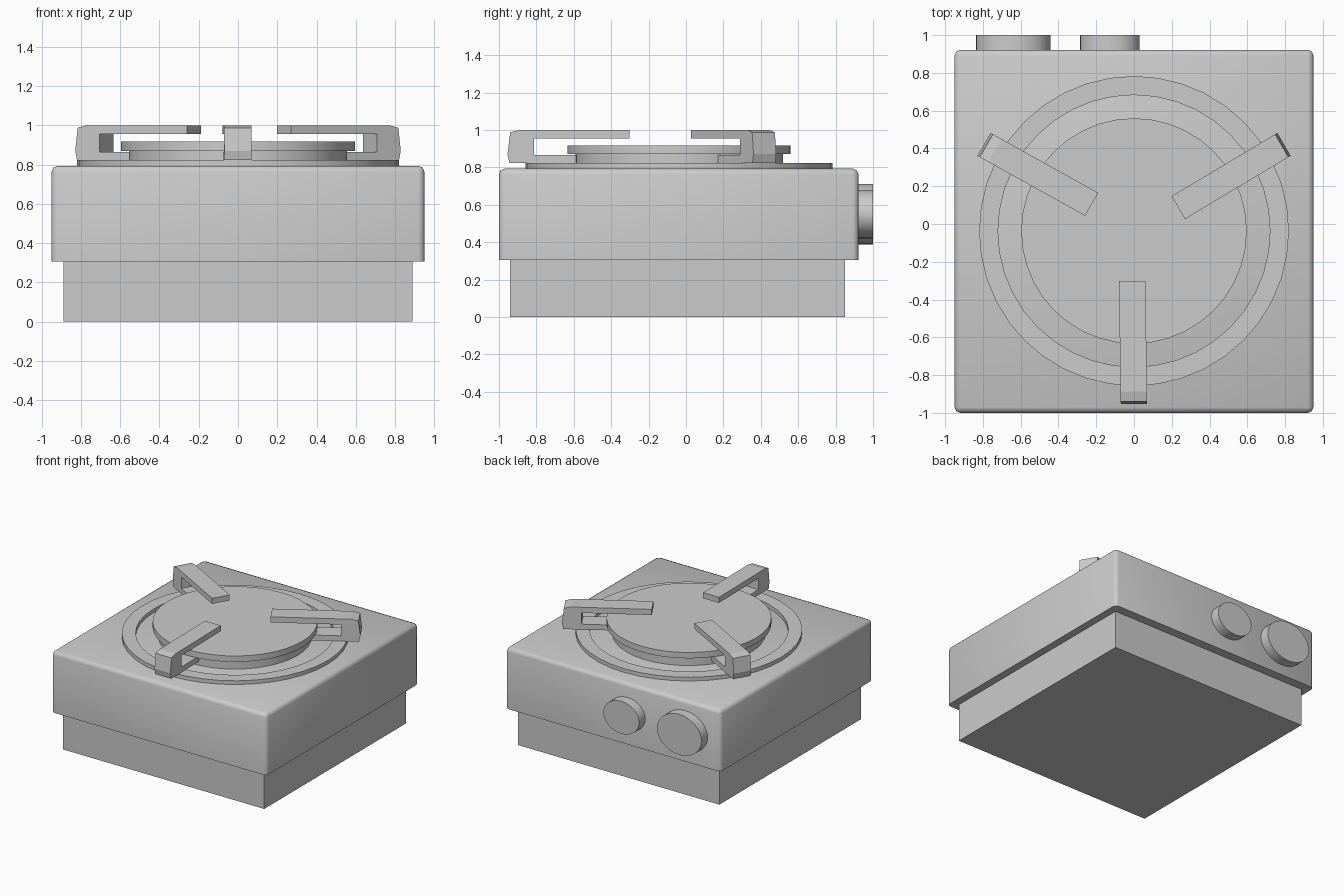
import bpy, bmesh
from math import radians, cos, sin, pi
from mathutils import Matrix, Vector

if "Cube" in bpy.data.objects:
    bpy.data.objects.remove(bpy.data.objects["Cube"])

CY = -0.037  # burner centre in y


def finish(name, bm, smooth=None):
    bmesh.ops.recalc_face_normals(bm, faces=bm.faces)
    me = bpy.data.meshes.new(name)
    bm.to_mesh(me)
    bm.free()
    ob = bpy.data.objects.new(name, me)
    bpy.context.collection.objects.link(ob)
    if smooth:
        bpy.ops.object.select_all(action='DESELECT')
        ob.select_set(True)
        bpy.context.view_layer.objects.active = ob
        bpy.ops.object.shade_smooth_by_angle(angle=radians(smooth))
    return ob


def box(name, lo, hi, bevel=0):
    lo, hi = Vector(lo), Vector(hi)
    bm = bmesh.new()
    bmesh.ops.create_cube(bm, size=1, matrix=Matrix.Translation((lo + hi) / 2) @ Matrix.Diagonal((*(hi - lo), 1)))
    if bevel:
        # keep the lower rim sharp, round everything else
        edges = [e for e in bm.edges if max(v.co.z for v in e.verts) > lo.z + 0.01]
        bmesh.ops.bevel(bm, geom=edges, offset=bevel, segments=2, profile=0.5, affect='EDGES')
    return finish(name, bm, 50 if bevel else None)


def lathe(name, profile, matrix, n=40, closed=False):
    """Revolve (radius, height) points; open profiles get capped ends."""
    bm = bmesh.new()
    rings = [[bm.verts.new((r * cos(2 * pi * i / n), r * sin(2 * pi * i / n), z)) for i in range(n)]
             for r, z in profile]
    pairs = list(zip(rings, rings[1:])) + ([(rings[-1], rings[0])] if closed else [])
    for a, b in pairs:
        for i in range(n):
            j = (i + 1) % n
            bm.faces.new((a[i], a[j], b[j], b[i]))
    if not closed:
        bm.faces.new(rings[0])
        bm.faces.new(rings[-1])
    bm.transform(matrix)
    return finish(name, bm, 30)


# housing
box("base", (-0.89, -0.94, 0), (0.89, 0.85, 0.305))
box("body", (-0.95, -1.0, 0.305), (0.95, 0.922, 0.793), 0.03)

# raised ring and two-step burner plate
center = Matrix.Translation((0, CY, 0))
lathe("burner_ring", [(0.72, 0.785), (0.82, 0.785), (0.82, 0.823), (0.72, 0.823)], center, closed=True)
lathe("burner_plate", [(0.555, 0.785), (0.555, 0.87), (0.597, 0.87), (0.597, 0.917)], center)

# three hooked pot supports, swept sideways by a degree
profile = [(0.265, 1.0), (0.85, 1.0), (0.903, 0.987), (0.917, 0.87), (0.907, 0.822),
           (0.54, 0.822), (0.54, 0.865), (0.775, 0.865), (0.775, 0.955), (0.265, 0.955)]
for k, angle in enumerate((-90, 30, 150)):
    bm = bmesh.new()
    sides = [[bm.verts.new((r, w - 0.01 * (0.917 - r) / 0.65, z)) for r, z in profile] for w in (-0.07, 0.07)]
    n = len(profile)
    for s in sides:
        bm.faces.new(s)
    for i in range(n):
        j = (i + 1) % n
        bm.faces.new((sides[0][i], sides[0][j], sides[1][j], sides[1][i]))
    bm.transform(center @ Matrix.Rotation(radians(angle), 4, 'Z'))
    finish(f"pot_support_{k + 1}", bm)

# oval knobs on the back
for name, x, rx, rz in (("large_knob", -0.64, 0.197, 0.162), ("small_knob", -0.128, 0.158, 0.13)):
    m = Matrix.Translation((x, 0, 0.55)) @ Matrix.Diagonal((rx, 1, rz, 1)) @ Matrix.Rotation(radians(-90), 4, 'X')
    lathe(name, [(1, 0.9), (1, 1.0)], m, n=32)
